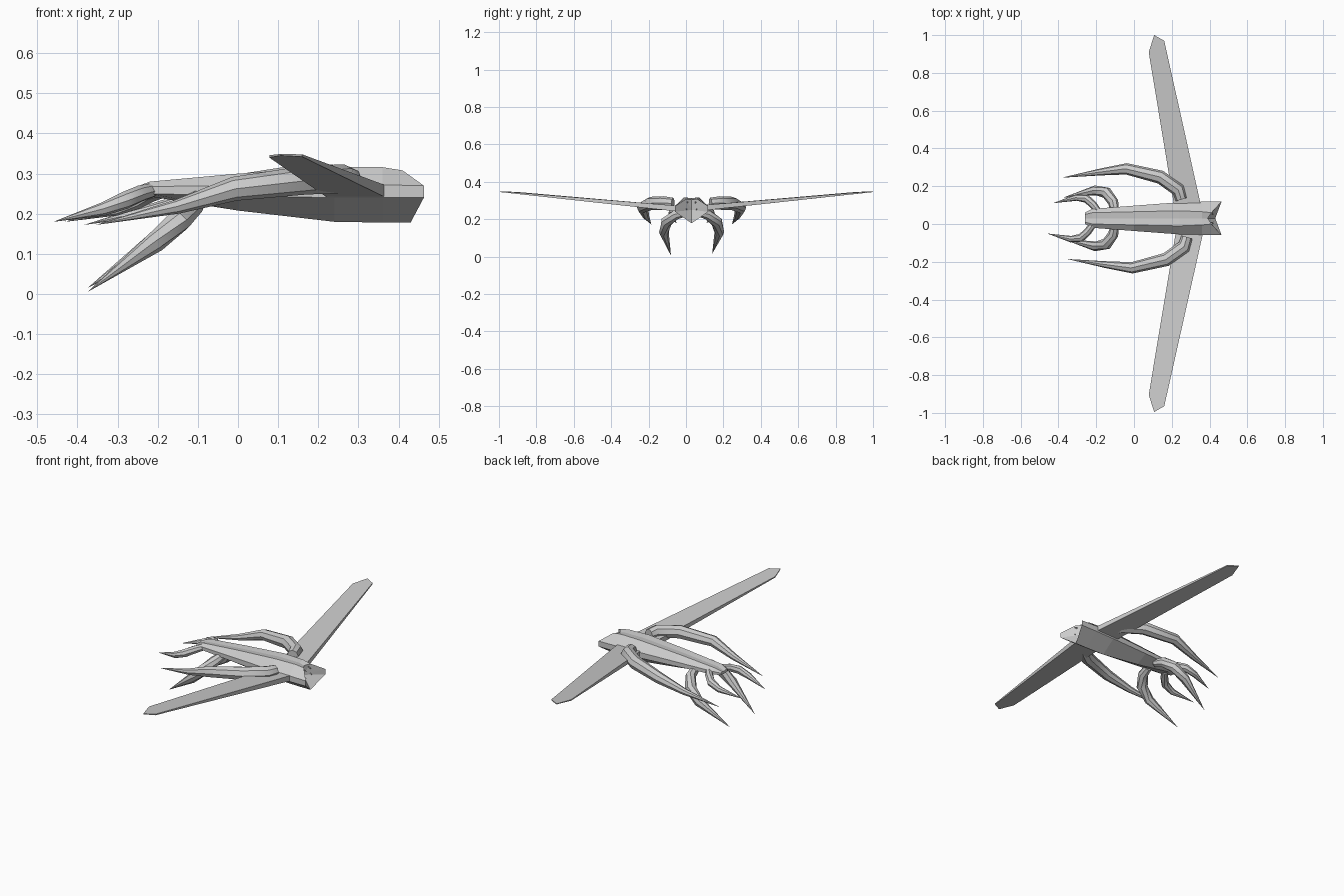
import bpy, bmesh, math
from mathutils import Vector

cube = bpy.data.objects.get("Cube")
if cube:
    bpy.data.objects.remove(cube, do_unlink=True)

MID = 0.03  # the body's centre line sits a little off y = 0

grey = bpy.data.materials.new("plain grey")
grey.use_nodes = True
colour = (0.6, 0.6, 0.6, 1)
grey.diffuse_color = colour
grey.node_tree.nodes["Principled BSDF"].inputs["Base Color"].default_value = colour


def loft(name, rings, end_point=None, smooth=False):
    """Skin a list of equal-sized rings; close the far end flat or to a point."""
    bm = bmesh.new()
    loops = [[bm.verts.new(p) for p in ring] for ring in rings]
    n = len(loops[0])
    for a, b in zip(loops, loops[1:]):
        for i in range(n):
            j = (i + 1) % n
            bm.faces.new((a[i], a[j], b[j], b[i]))
    bm.faces.new(loops[0][::-1])
    last = loops[-1]
    if end_point:
        tip = bm.verts.new(end_point)
        for i in range(n):
            bm.faces.new((last[i], last[(i + 1) % n], tip))
    else:
        bm.faces.new(last)
    bmesh.ops.recalc_face_normals(bm, faces=bm.faces)
    mesh = bpy.data.meshes.new(name)
    bm.to_mesh(mesh)
    bm.free()
    mesh.materials.append(grey)
    obj = bpy.data.objects.new(name, mesh)
    bpy.context.collection.objects.link(obj)
    if smooth:
        bpy.ops.object.select_all(action='DESELECT')
        obj.select_set(True)
        bpy.context.view_layer.objects.active = obj
        bpy.ops.object.shade_smooth_by_angle(angle=math.radians(40))
    return obj


def hull_ring(x, w, tw, keel, low, high, top, dx=(0, 0, 0, 0)):
    """Keeled section: keel, side strip, shoulder, spine. dx shifts each level in x."""
    side = [(x + dx[1], w, low), (x + dx[1], w, high), (x + dx[2], tw, top)]
    ring = [(x + dx[0], MID, keel)]
    ring += [(px, MID + y, z) for px, y, z in side]
    ring += [(x + dx[3], MID, top - 0.004)]
    ring += [(px, MID - y, z) for px, y, z in reversed(side)]
    return ring


# Body with a V keel, ending in two forked prongs around a sunken mouth
loft("body", [
    hull_ring(-0.26, 0.03, 0.02, 0.247, 0.25, 0.26, 0.265),
    hull_ring(-0.22, 0.05, 0.03, 0.243, 0.25, 0.268, 0.28),
    hull_ring(0.0, 0.067, 0.035, 0.208, 0.245, 0.27, 0.3),
    hull_ring(0.24, 0.085, 0.04, 0.18, 0.24, 0.272, 0.317),
    hull_ring(0.36, 0.088, 0.035, 0.178, 0.24, 0.272, 0.316),
    hull_ring(0.42, 0.088, 0.03, 0.178, 0.24, 0.27, 0.308, (0.01, 0.043, -0.01, -0.03)),
], end_point=(0.385, MID, 0.25))

# Small pointed teeth round the mouth
for i, (y, z) in enumerate([(-0.03, 0.3), (0.03, 0.3), (-0.04, 0.265), (0.04, 0.265)]):
    base = [(0.375, MID + y + 0.012 * math.cos(a), z + 0.012 * math.sin(a))
            for a in (0.5, 2.6, 4.7)]
    loft(f"tooth_{i + 1}", [base], end_point=(0.425, MID + y * 0.6, z - 0.015))


# Wings: thin slabs rising to a clipped tip
def wing(name, s, span):
    outline = [(0.365, 0.05, 0.272), (0.16, span - 0.03, 0.348), (0.107, span, 0.349),
               (0.078, span - 0.09, 0.346), (0.22, 0.05, 0.272)]
    thick = [0.03, 0.006, 0.004, 0.006, 0.03]
    top = [(x, s * y, z) for x, y, z in outline]
    under = [(x, y, z - t) for (x, y, z), t in zip(top, thick)]
    loft(name, [top, under])


wing("left_back_wing", 1, 1.0)
wing("right_front_wing", -1, 0.995)


# Limbs: curved, tapering tubes ending in a sharp point
def limb(name, path, radii, tip, s, shift=0.0, sides=8):
    def place(p):
        return Vector((p[0] + shift, MID + s * p[1], p[2]))
    pts = [place(p) for p in path] + [place(tip)]
    rings = []
    for i, r in enumerate(radii):
        along = pts[i + 1] - pts[max(i - 1, 0)]
        turn = along.to_track_quat('Z', 'Y')
        rings.append([pts[i] + turn @ Vector((r * math.cos(k * math.tau / sides),
                                              r * math.sin(k * math.tau / sides), 0))
                      for k in range(sides)])
    loft(name, rings, end_point=pts[-1], smooth=True)


for side, s in (("back", 1), ("front", -1)):
    near = s < 0
    # Long outer limb sweeping back from the shoulder
    limb(f"{side}_long_limb",
         [(0.26, 0.1, 0.285), (0.245, 0.15, 0.287), (0.15, 0.218, 0.284),
          (-0.03, 0.262, 0.262), (-0.17, 0.245, 0.218)],
         [0.03, 0.036, 0.036, 0.03, 0.018],
         (-0.375, 0.215, 0.172), s, 0.02 if near else -0.01)
    # Hooked limb reaching down to the ground
    limb(f"{side}_hooked_limb",
         [(-0.1, 0.03, 0.24), (-0.11, 0.085, 0.225), (-0.145, 0.135, 0.185),
          (-0.205, 0.148, 0.13)],
         [0.022, 0.028, 0.031, 0.026],
         (-0.375, 0.11, 0.005 if near else 0.015), s)
    # Short claw curling behind the tail
    limb(f"{side}_tail_claw",
         [(-0.2, 0.03, 0.258), (-0.23, 0.07, 0.25), (-0.265, 0.103, 0.234),
          (-0.32, 0.11, 0.212)],
         [0.018, 0.021, 0.022, 0.017],
         (-0.445, 0.08, 0.18), s, -0.015 if near else 0.015)
